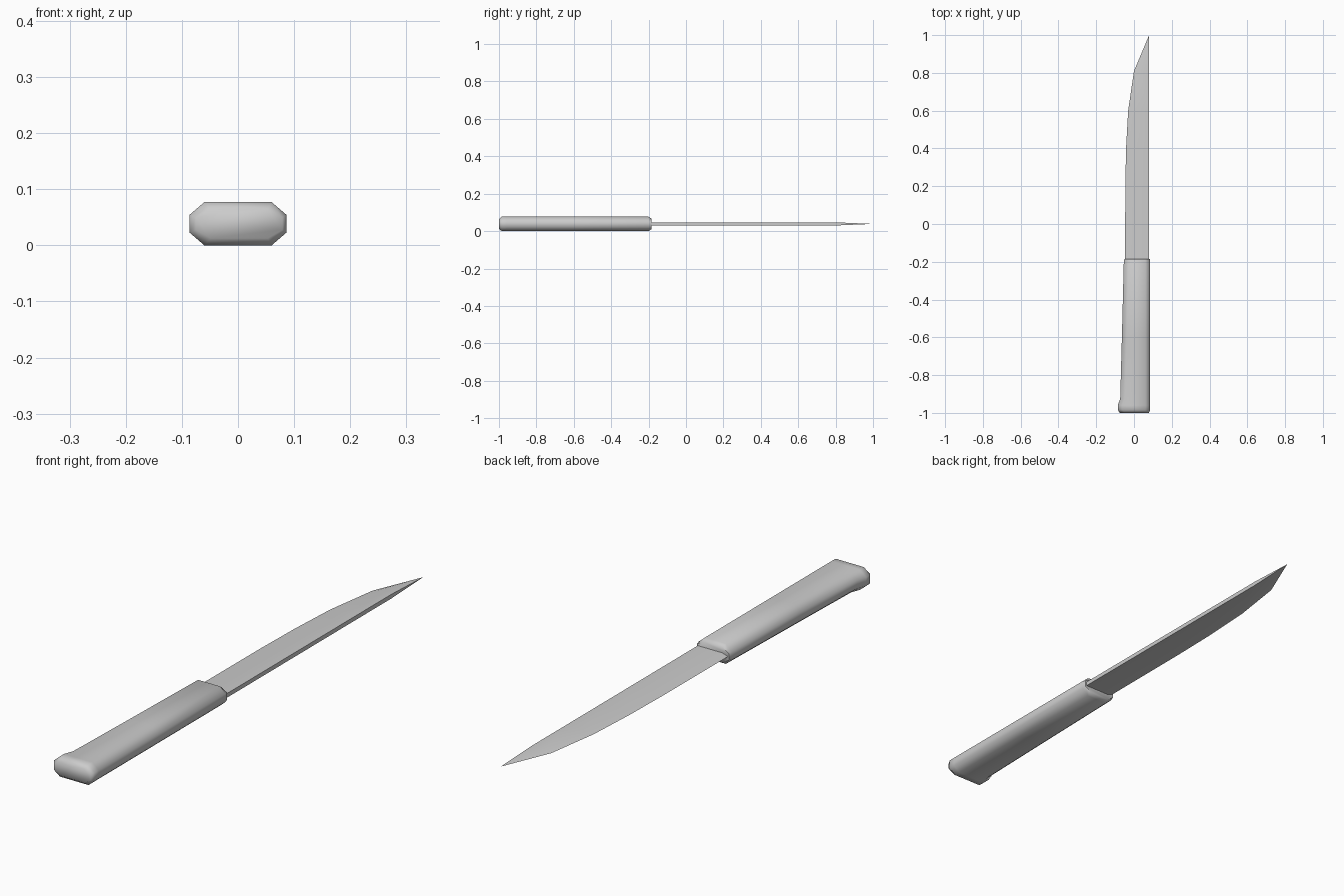
import bpy, bmesh, math

cube = bpy.data.objects.get("Cube")
if cube:
    bpy.data.objects.remove(cube, do_unlink=True)

MID = 0.0385  # height of the centre plane


def make_material(name, color):
    mat = bpy.data.materials.new(name)
    mat.use_nodes = True
    mat.diffuse_color = color
    mat.node_tree.nodes["Principled BSDF"].inputs["Base Color"].default_value = color
    return mat


def loft(name, rings, mat, angle, tip=None):
    """Skin a list of equal-length rings, capping each end or closing to a tip."""
    bm = bmesh.new()
    loops = [[bm.verts.new(p) for p in ring] for ring in rings]
    n = len(loops[0])
    for a, b in zip(loops, loops[1:]):
        for i in range(n):
            j = (i + 1) % n
            bm.faces.new((a[i], a[j], b[j], b[i]))
    bm.faces.new(loops[0])
    if tip:
        point = bm.verts.new(tip)
        for i in range(n):
            bm.faces.new((loops[-1][i], loops[-1][(i + 1) % n], point))
    else:
        bm.faces.new(loops[-1])
    bmesh.ops.recalc_face_normals(bm, faces=bm.faces)
    mesh = bpy.data.meshes.new(name)
    bm.to_mesh(mesh)
    bm.free()
    mesh.materials.append(mat)
    obj = bpy.data.objects.new(name, mesh)
    bpy.context.collection.objects.link(obj)
    bpy.ops.object.select_all(action='DESELECT')
    obj.select_set(True)
    bpy.context.view_layer.objects.active = obj
    bpy.ops.object.shade_smooth_by_angle(angle=math.radians(angle))
    return obj


def handle_ring(y, left, right, half):
    """Chamfered rectangle across the handle."""
    cut, side = 0.026, half * 0.42
    upper = [(right, side), (right - cut, half), (left + cut, half), (left, side)]
    lower = [(x, -z) for x, z in reversed(upper)]
    return [(x, y, MID + z) for x, z in upper + lower]


def blade_ring(y, edge):
    """Flat spine and sides, ground down to a cutting edge."""
    spine, half, bevel = 0.08, 0.008, 0.024
    return [(spine, y, MID - half), (spine, y, MID + half),
            (edge + bevel, y, MID + half), (edge, y, MID),
            (edge + bevel, y, MID - half)]


grey = make_material("plain grey", (0.6, 0.6, 0.6, 1))

# Handle: flared butt, tapering grip, softened front end
handle_stations = [
    (-1.0, -0.075, 0.079, 0.026),
    (-0.985, -0.086, 0.086, MID),
    (-0.96, -0.086, 0.086, MID),
    (-0.925, -0.073, 0.086, MID),
    (-0.6, -0.064, 0.086, MID),
    (-0.2, -0.054, 0.086, MID),
    (-0.185, -0.051, 0.084, 0.029),
]
loft("handle", [handle_ring(*s) for s in handle_stations], grey, 60)

# Blade: straight spine, curved edge, pointed tip
blade_stations = [(-0.22, -0.047), (0.2, -0.046), (0.4, -0.042),
                  (0.6, -0.031), (0.81, 0.0)]
loft("blade", [blade_ring(*s) for s in blade_stations], grey, 45,
     tip=(0.08, 1.0, MID))
